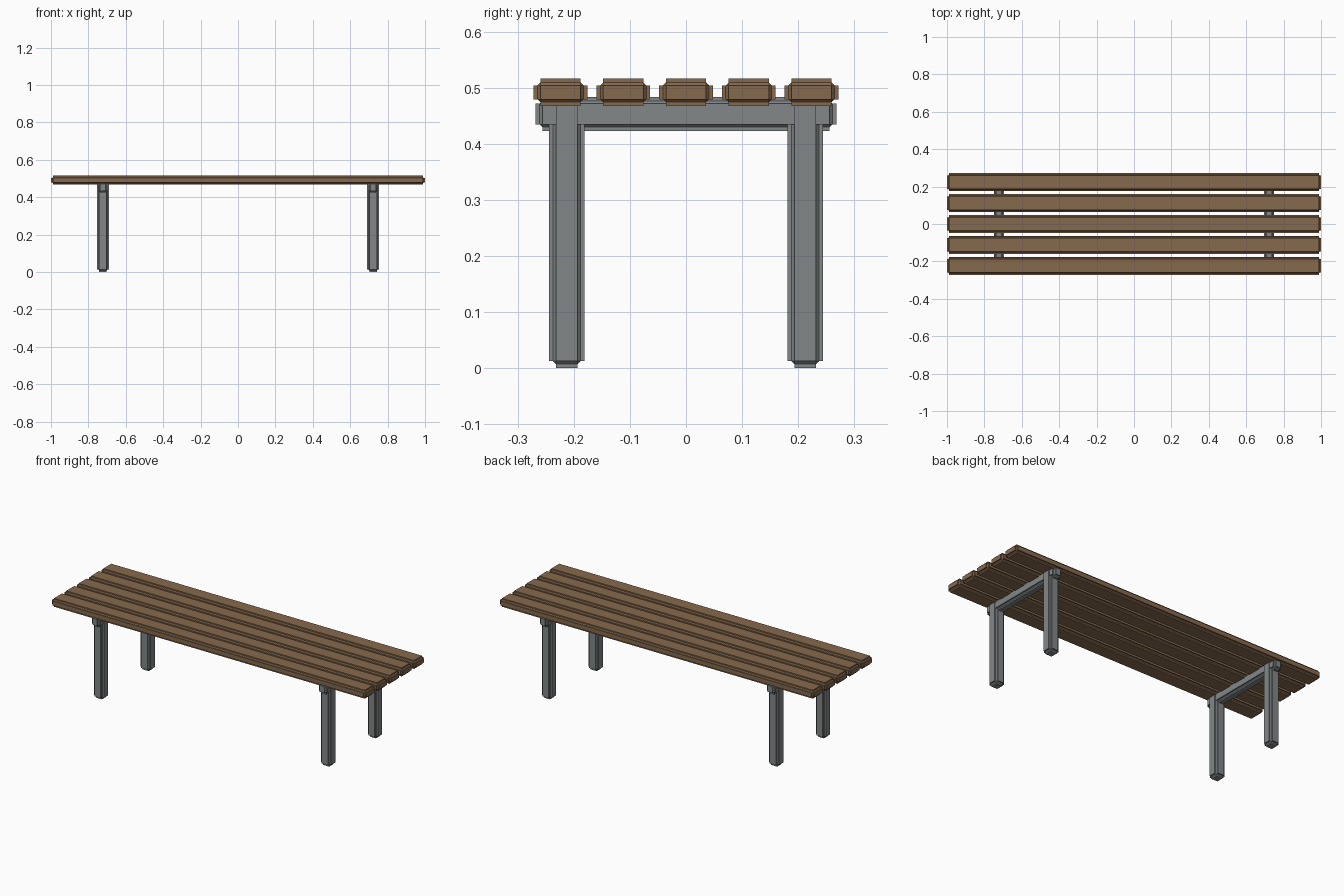
import bpy

if "Cube" in bpy.data.objects:
    bpy.data.objects.remove(bpy.data.objects["Cube"])


def material(name, rgb):
    m = bpy.data.materials.new(name)
    m.diffuse_color = (*rgb, 1.0)
    m.use_nodes = True
    m.node_tree.nodes["Principled BSDF"].inputs["Base Color"].default_value = m.diffuse_color
    return m


WOOD = material("brown wood", (0.24, 0.143, 0.075))
METAL = material("grey metal", (0.225, 0.243, 0.25))


def stepped_box(name, center, size, bevel, mat):
    """Box whose edges carry a stepped-in (concave, three-segment) bevel."""
    bpy.ops.mesh.primitive_cube_add(size=1, location=center)
    ob = bpy.context.object
    ob.name = name
    for v in ob.data.vertices:
        v.co = [c * s for c, s in zip(v.co, size)]
    ob.data.materials.append(mat)
    mod = ob.modifiers.new("stepped edges", 'BEVEL')
    mod.width = bevel
    mod.segments = 3
    mod.profile = 0.0
    mod.limit_method = 'NONE'
    return ob


# five seat slats
for i in range(5):
    stepped_box(f"seat_slat_{i + 1}", (0, (i - 2) * 0.1118, 0.4915),
                (2.0, 0.096, 0.049), 0.012, WOOD)

# two leg frames: a cross beam on two posts
for side, sx in (("left", -1), ("right", 1)):
    x = sx * 0.7225
    stepped_box(f"{side}_cross_beam", (x, 0, 0.453),
                (0.054, 0.536, 0.061), 0.012, METAL)
    for end, sy in (("front", -1), ("back", 1)):
        stepped_box(f"{side}_{end}_leg", (x, sy * 0.2125, 0.2405),
                    (0.064, 0.064, 0.481), 0.0125, METAL)
